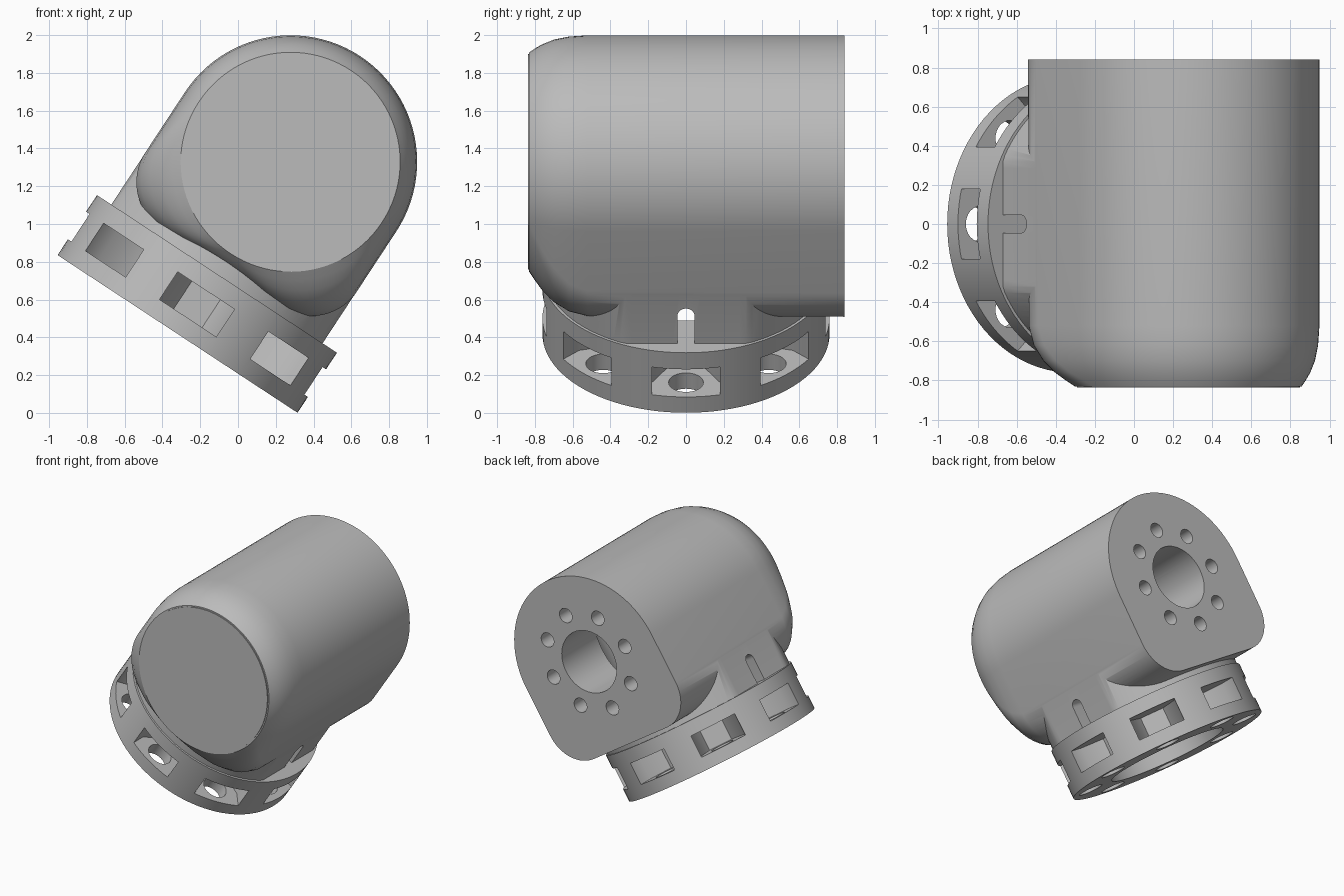
import bpy, bmesh
from math import sin, cos, pi, radians
from mathutils import Matrix

cube = bpy.data.objects.get("Cube")
if cube:
    bpy.data.objects.remove(cube, do_unlink=True)

grey = bpy.data.materials.new("light_grey")
grey.use_nodes = True
tone = (0.5, 0.5, 0.5, 1)
grey.diffuse_color = tone
grey.node_tree.nodes["Principled BSDF"].inputs["Base Color"].default_value = tone

AXIS = 1.09     # height of the main barrel axis above the flange
HALF = 0.67     # barrel radius
RING = 0.76     # flange radius
RING_H = 0.38


def loft(name, sections):
    """Skin a stack of equal-length rings of 3D points and cap both ends."""
    bm = bmesh.new()
    rings = [[bm.verts.new(p) for p in s] for s in sections]
    n = len(rings[0])
    for a, b in zip(rings, rings[1:]):
        for i in range(n):
            j = (i + 1) % n
            bm.faces.new((a[i], a[j], b[j], b[i]))
    bm.faces.new(rings[0][::-1])
    bm.faces.new(rings[-1])
    bmesh.ops.recalc_face_normals(bm, faces=bm.faces)
    mesh = bpy.data.meshes.new(name)
    bm.to_mesh(mesh)
    bm.free()
    mesh.materials.append(grey)
    ob = bpy.data.objects.new(name, mesh)
    bpy.context.collection.objects.link(ob)
    return ob


def prism(name, pts, low, high, matrix=Matrix()):
    ob = loft(name, [[(x, y, h) for x, y in pts] for h in (low, high)])
    ob.data.transform(matrix)
    return ob


def circle(r, n=96, cx=0, cy=0):
    return [(cx + r * cos(2 * pi * i / n), cy + r * sin(2 * pi * i / n)) for i in range(n)]


def combine(target, tool, operation="DIFFERENCE"):
    bpy.context.view_layer.objects.active = target
    mod = target.modifiers.new("combine", "BOOLEAN")
    mod.operation = operation
    mod.solver = "EXACT"
    mod.object = tool
    bpy.ops.object.modifier_apply(modifier=mod.name)
    bpy.data.objects.remove(tool, do_unlink=True)


def barrel_section(y, inset, corner, steps=24):
    """Arched top, straight sides, rounded lower corners."""
    w = HALF - inset
    low = AXIS - w
    pts = [(w * cos(pi * i / (2 * steps)), AXIS + w * sin(pi * i / (2 * steps)))
           for i in range(2 * steps + 1)]
    for side, start in ((-1, pi), (1, 1.5 * pi)):
        for i in range(steps + 1):
            a = start + pi / 2 * i / steps
            pts.append((side * (w - corner) + corner * cos(a),
                        low + corner + corner * sin(a) - (0.0005 if i in (0, steps) else 0)))
    return [(x, y, z) for x, z in pts]


# Barrel: round at the front cover, squarer underneath towards the back
body = loft("housing_body", [barrel_section(*s) for s in (
    (-0.83, 0.09, 0.575), (-0.80, 0.07, 0.53), (-0.76, 0.047, 0.47),
    (-0.70, 0.023, 0.40), (-0.62, 0.007, 0.33), (-0.52, 0, 0.29), (0.84, 0, 0.28))])

# Neck: round column with two flat sides, standing on the flange
flat = HALF - 0.001
neck = prism("neck", [(max(-flat, min(flat, x)), y) for x, y in circle(0.745, 128)],
             RING_H, 0.95)
combine(body, neck, "UNION")

# Inner bore, rear bore and rear bolt holes
combine(body, prism("bore_cut", circle(0.45), 0.1, 1.2))
to_back = Matrix.Translation((0, 0, AXIS)) @ Matrix.Rotation(radians(-90), 4, "X")
combine(body, prism("rear_cut", circle(0.245, 64), 0, 1, to_back))
for i in range(8):
    a = i * pi / 4
    combine(body, prism("bolt_cut", circle(0.057, 24, 0.38 * cos(a), 0.38 * sin(a)),
                        0.55, 1, to_back))

# Round-topped slots on both flat sides
for side in (-1, 1):
    arch = [(0.045 * cos(pi * i / 12), 0.045 * sin(pi * i / 12)) for i in range(13)]
    outline = [(y, 0.555 + z) for y, z in arch] + [(-0.045, 0.3), (0.045, 0.3)]
    spans = sorted((side * 0.4, side * 0.8))
    slot = loft("slot_cut", [[(x, y, z) for y, z in outline] for x in spans])
    combine(body, slot)

# Flange with nut pockets and bolt holes
ring = prism("mounting_flange", circle(RING), 0, RING_H)
combine(ring, prism("bore_cut", circle(0.45), -0.1, 0.6))
pocket = [(0.9, -0.18), (0.9, 0.18), (0.62, 0.18), (0.464, 0.09), (0.464, -0.09), (0.62, -0.18)]
for i in range(8):
    turn = Matrix.Rotation(i * pi / 4, 4, "Z")
    combine(ring, prism("pocket_cut", pocket, 0.1, 0.275, turn))
    combine(ring, prism("hole_cut", circle(0.092, 32, 0.62), -0.1, 0.2, turn))

# Front cover plate
cover = prism("front_cover", circle(0.57), 0.825, 0.837,
              Matrix.Translation((0, 0, AXIS)) @ Matrix.Rotation(radians(90), 4, "X"))

# Tilt the whole joint and shade it
pose = Matrix.Translation((-0.32, 0, 0.418)) @ Matrix.Rotation(radians(33.3), 4, "Y")
for ob in (body, ring, cover):
    ob.data.transform(pose)
    bpy.ops.object.select_all(action="DESELECT")
    ob.select_set(True)
    bpy.context.view_layer.objects.active = ob
    bpy.ops.object.shade_smooth_by_angle(angle=radians(30))
